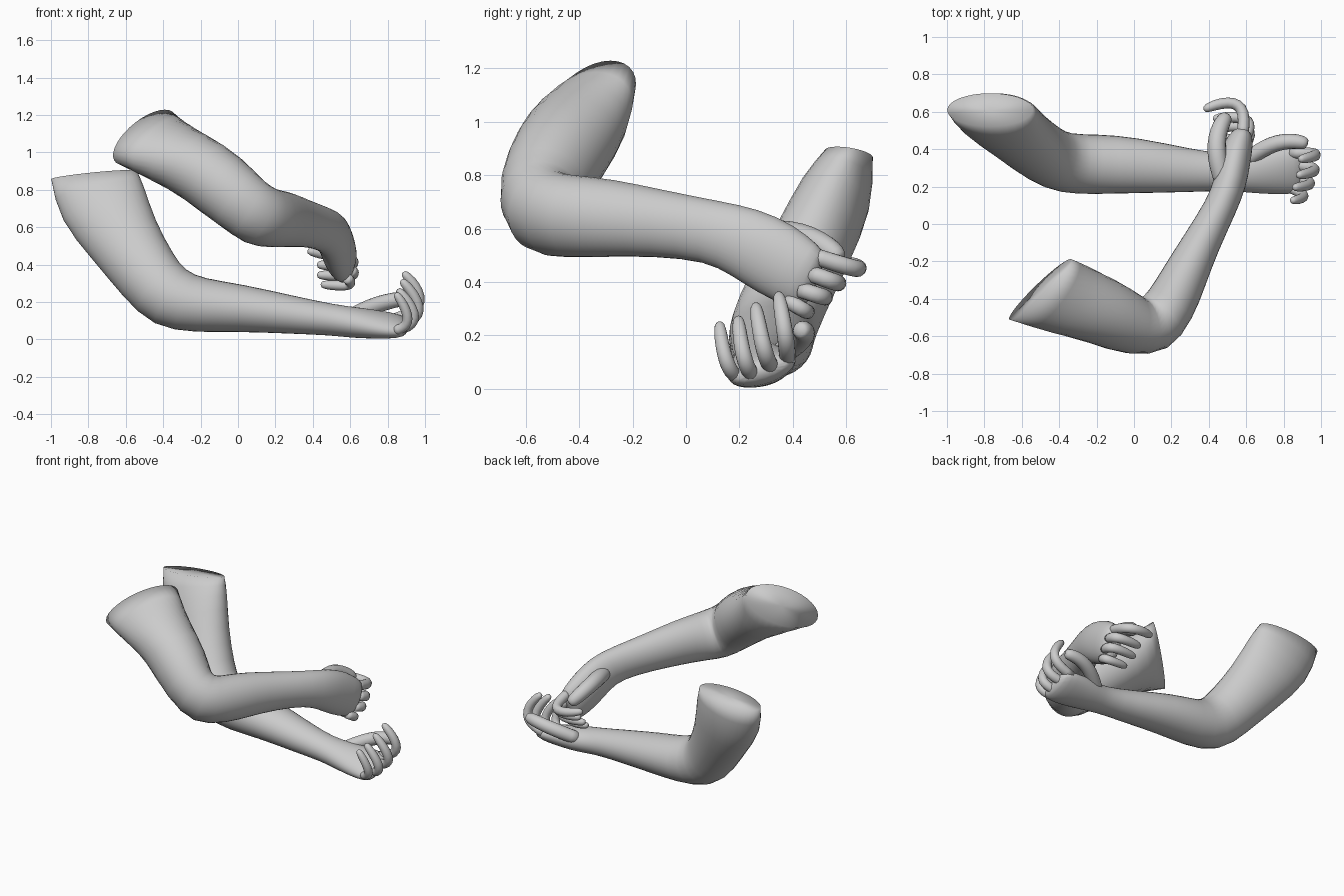
import bpy, bmesh, math
from mathutils import Vector

cube = bpy.data.objects.get("Cube")
if cube:
    bpy.data.objects.remove(cube, do_unlink=True)


def loft(name, sections, hint, sides, start_dir=None):
    """Skin elliptical rings (centre, radius_u, radius_v, roll) along a path."""
    hint = Vector(hint)
    centres = [Vector(s[0]) for s in sections]
    last = len(centres) - 1
    # Offsets the shrinkage of the subdivision
    grow = 3 / (2 + math.cos(math.tau / sides))
    bm = bmesh.new()
    rings = []
    for i, (c, ru, rv, roll) in enumerate(sections):
        before = (centres[i] - centres[max(i - 1, 0)]).normalized()
        after = (centres[min(i + 1, last)] - centres[i]).normalized()
        d = (before + after).normalized()
        if i == 0 and start_dir:
            d = Vector(start_dir).normalized()
        u = d.cross(hint).normalized()
        v = u.cross(d)
        u, v = (u * math.cos(roll) + v * math.sin(roll),
                v * math.cos(roll) - u * math.sin(roll))
        ring = []
        for k in range(sides):
            a = math.tau * k / sides
            offset = u * ru * math.cos(a) + v * rv * math.sin(a)
            ring.append(bm.verts.new(centres[i] + offset * grow))
        rings.append(ring)
    for a, b in zip(rings, rings[1:]):
        for k in range(sides):
            n = (k + 1) % sides
            bm.faces.new((a[k], a[n], b[n], b[k]))
    bm.faces.new(rings[-1])
    # Flat, sharp-rimmed cut at the start
    cut = bm.faces.new(rings[0])
    crease = bm.edges.layers.float.new("crease_edge")
    for e in cut.edges:
        e[crease] = 1
    bmesh.ops.recalc_face_normals(bm, faces=bm.faces)
    for f in bm.faces:
        f.smooth = True
    mesh = bpy.data.meshes.new(name)
    bm.to_mesh(mesh)
    bm.free()
    obj = bpy.data.objects.new(name, mesh)
    bpy.context.collection.objects.link(obj)
    sub = obj.modifiers.new("Smooth", 'SUBSURF')
    sub.levels = sub.render_levels = 1


def finger(name, base, bend, tip, radius, hint):
    """Tapered digit along a curved path, with a rounded tip."""
    base, bend, tip = Vector(base), Vector(bend), Vector(tip)
    sections = []
    for t, scale in ((0, 1), (.2, 1.05), (.4, 1.05), (.6, 1),
                     (.8, .95), (.93, .85), (1, .55)):
        p = base * (1 - t) ** 2 + bend * 2 * t * (1 - t) + tip * t * t
        sections.append((p, radius * scale, radius * scale, 0))
    loft(name, sections, hint, 8)


Y, Z = (0, 1, 0), (0, 0, 1)

# Left arm: shoulder cut, elbow, wrist, upturned palm
loft("left_arm", [
    ((-.77, .61, .88), .23, .09, 0),
    ((-.73, .565, .73), .245, .145, 0),
    ((-.61, .47, .53), .195, .15, 0),
    ((-.48, .37, .34), .175, .16, 0),
    ((-.37, .32, .215), .175, .16, 0),
    ((-.2, .32, .18), .145, .16, 0),
    ((0, .315, .17), .128, .15, 0),
    ((.3, .285, .13), .1, .115, 0),
    ((.5, .275, .105), .083, .095, 0),
    ((.62, .28, .09), .083, .115, -.15),
    ((.75, .285, .08), .07, .13, -.3),
    ((.86, .285, .07), .055, .13, -.3),
    ((.91, .285, .07), .03, .11, -.3),
], Y, 16, (.1, -.15, -1))

# Right arm: shoulder cut, elbow, wrist, inward-facing palm
loft("right_arm", [
    ((-.5, -.35, 1.08), .25, .12, -.45),
    ((-.35, -.4, .99), .21, .17, -.45),
    ((-.18, -.46, .9), .185, .185, 0),
    ((0, -.545, .75), .165, .175, 0),
    ((.11, -.55, .655), .165, .17, 0),
    ((.2, -.43, .645), .138, .155, 0),
    ((.27, -.28, .64), .122, .145, 0),
    ((.36, -.1, .62), .1, .125, 0),
    ((.47, .1, .59), .085, .115, 0),
    ((.515, .22, .55), .088, .135, 0),
    ((.535, .34, .485), .088, .145, 0),
    ((.565, .44, .42), .075, .13, 0),
    ((.585, .49, .4), .045, .11, 0),
], Z, 16, (.73, -.63, -.25))

# Left digits curl upward
for name, base, bend, tip, r in (
    ("index", (.84, .38, .11), (1.09, .38, .17), (.88, .345, .36), .03),
    ("middle", (.85, .32, .08), (1.08, .29, .11), (.87, .26, .32), .03),
    ("ring", (.85, .25, .05), (1.04, .21, .08), (.85, .195, .27), .029),
    ("little", (.84, .19, .045), (.98, .14, .07), (.84, .125, .25), .027),
    ("thumb", (.6, .34, .12), (.78, .49, .22), (.93, .425, .22), .042),
):
    finger("left_" + name, base, bend, tip, r, Y)

# Right digits curl inward
for name, base, bend, tip, r in (
    ("index", (.58, .47, .5), (.64, .74, .41), (.37, .61, .475), .031),
    ("middle", (.6, .47, .43), (.68, .61, .38), (.42, .56, .4), .031),
    ("ring", (.6, .43, .37), (.69, .56, .33), (.42, .51, .345), .03),
    ("little", (.58, .38, .33), (.67, .48, .27), (.44, .45, .295), .028),
    ("thumb", (.48, .22, .57), (.39, .46, .62), (.5, .58, .48), .048),
):
    finger("right_" + name, base, bend, tip, r, Z)
